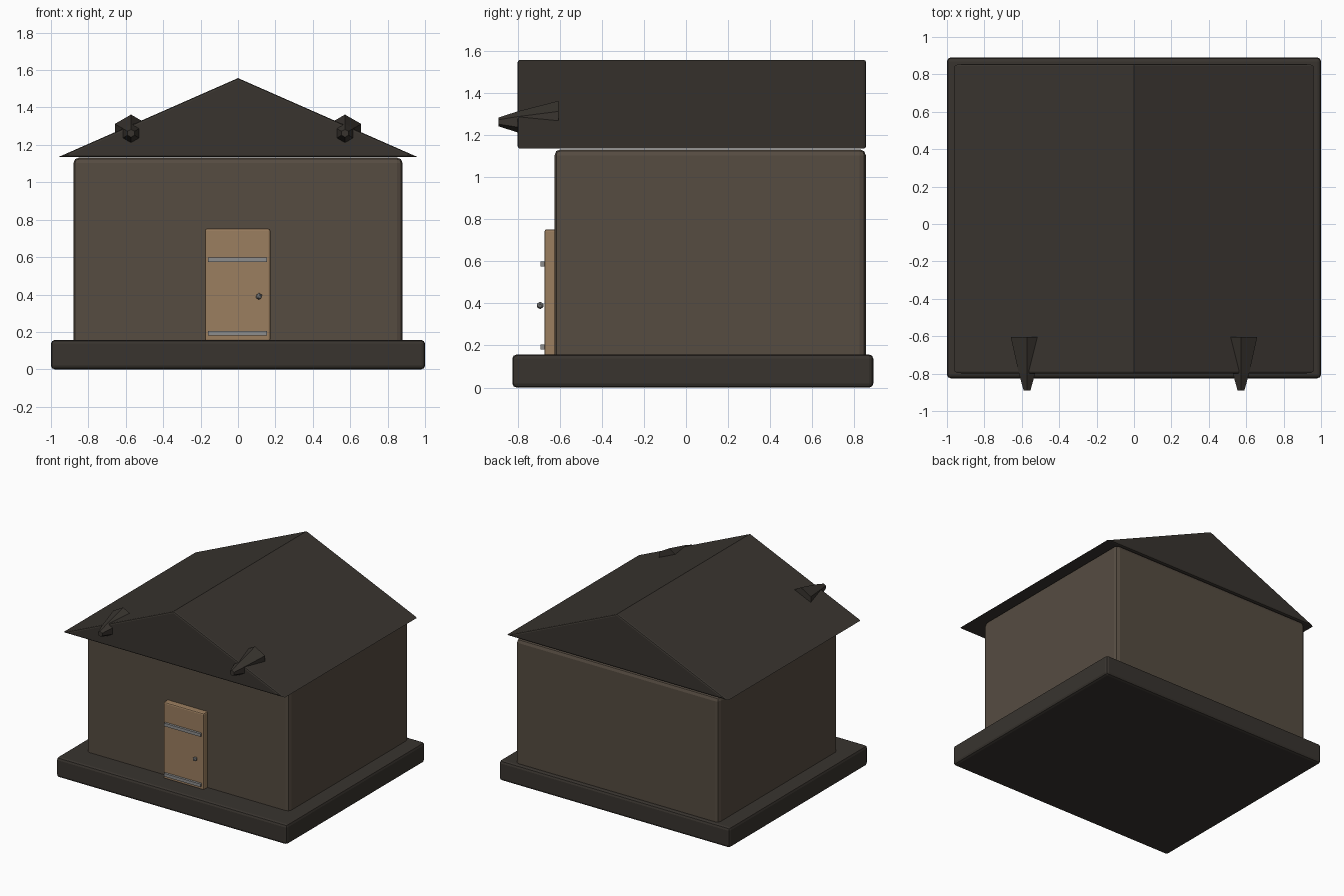
import bpy, bmesh, math

if "Cube" in bpy.data.objects:
    bpy.data.objects.remove(bpy.data.objects["Cube"])


def material(name, rgb):
    m = bpy.data.materials.new(name)
    m.diffuse_color = (*rgb, 1)
    m.use_nodes = True
    m.node_tree.nodes["Principled BSDF"].inputs["Base Color"].default_value = m.diffuse_color
    return m


dark = material("dark_timber", (0.040, 0.034, 0.028))
wall = material("wall_planks", (0.092, 0.072, 0.053))
wood = material("door_wood", (0.33, 0.21, 0.115))
metal = material("metal", (0.27, 0.27, 0.27))


def finish(name, bm, mat, bevel=0, smooth=True):
    bmesh.ops.recalc_face_normals(bm, faces=bm.faces)
    me = bpy.data.meshes.new(name)
    bm.to_mesh(me)
    bm.free()
    ob = bpy.data.objects.new(name, me)
    bpy.context.collection.objects.link(ob)
    me.materials.append(mat)
    if bevel:
        b = ob.modifiers.new("bevel", 'BEVEL')
        b.width, b.segments = bevel, 2
    return ob


def box(name, lo, hi, mat, bevel=0):
    bm = bmesh.new()
    bmesh.ops.create_cube(bm, size=1)
    for v in bm.verts:
        v.co = [l + (c + 0.5) * (h - l) for c, l, h in zip(v.co, lo, hi)]
    return finish(name, bm, mat, bevel)


# Foundation and walls
box("foundation", (-1, -0.825, 0), (1, 0.89, 0.157), dark, 0.02)
box("walls", (-0.88, -0.625, 0.10), (0.88, 0.855, 1.132), wall, 0.03)

# Door with two iron straps and a knob
box("door", (-0.177, -0.672, 0.15), (0.173, -0.615, 0.752), wood, 0.01)
for label, z in (("lower", 0.192), ("upper", 0.586)):
    box(label + "_strap", (-0.16, -0.69, z - 0.012), (0.156, -0.665, z + 0.012), metal)
bm = bmesh.new()
bmesh.ops.create_icosphere(bm, subdivisions=1, radius=0.018)
bmesh.ops.translate(bm, verts=bm.verts, vec=(0.112, -0.693, 0.39))
finish("door_knob", bm, metal)

# Solid gable roof, softened along the gable edges only
bm = bmesh.new()
gable = bm.faces.new([bm.verts.new((x, -0.80, z)) for x, z in
                      ((-0.96, 1.135), (0.96, 1.135), (0, 1.557))])
ext = bmesh.ops.extrude_face_region(bm, geom=[gable], use_keep_orig=True)
bmesh.ops.translate(bm, vec=(0, 1.656, 0),
                    verts=[g for g in ext["geom"] if isinstance(g, bmesh.types.BMVert)])
bmesh.ops.recalc_face_normals(bm, faces=bm.faces)
rims = [e for e in bm.edges if abs(e.verts[0].co.y - e.verts[1].co.y) < 1e-4]
bmesh.ops.bevel(bm, geom=rims, offset=0.012, segments=2, profile=0.5, affect='EDGES')
finish("roof", bm, dark)

# Six-sided tapered horns through the roof slopes
for side, label in ((-1, "left"), (1, "right")):
    bm = bmesh.new()
    rings = []
    for y, r in ((-0.605, 0.10), (-0.80, 0.05), (-0.89, 0.021)):
        rings.append([bm.verts.new((side * 0.572 + r * math.sin(k * math.pi / 3), y,
                                    1.262 + r * math.cos(k * math.pi / 3)))
                      for k in range(6)])
    for a, b in zip(rings, rings[1:]):
        for k in range(6):
            n = (k + 1) % 6
            bm.faces.new((a[k], a[n], b[n], b[k]))
    bm.faces.new(rings[0])
    bm.faces.new(rings[-1])
    finish(label + "_horn", bm, dark)
